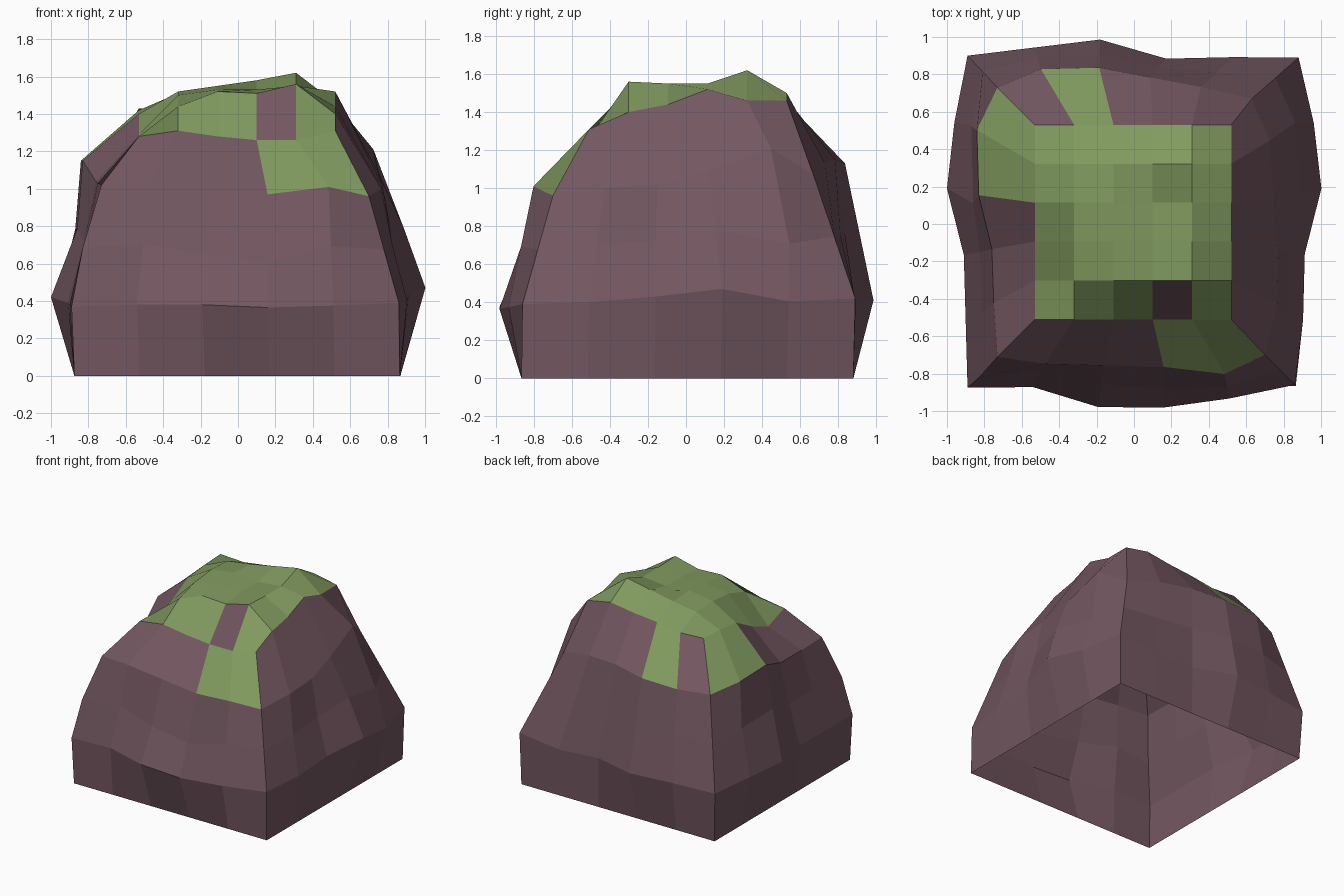
import bpy
import bmesh
from mathutils import Vector

N = 5  # faces along each side of the block

default_cube = bpy.data.objects.get("Cube")
if default_cube:
    bpy.data.objects.remove(default_cube, do_unlink=True)


def make_material(name, colour):
    material = bpy.data.materials.new(name)
    material.use_nodes = True
    material.diffuse_color = (*colour, 1)
    shader = material.node_tree.nodes["Principled BSDF"]
    shader.inputs["Base Color"].default_value = (*colour, 1)
    shader.inputs["Roughness"].default_value = 0.9
    return material


def make_ring(corners, bulges, heights):
    """Walk a four-sided outline anticlockwise from the front right corner,
    pushing the points between the corners outwards by the given bulges."""
    outward = [Vector((0, -1)), Vector((1, 0)), Vector((0, 1)), Vector((-1, 0))]
    ring = []
    for side in range(4):
        start = Vector(corners[side])
        end = Vector(corners[(side + 1) % 4])
        for step in range(N):
            point = start.lerp(end, step / N)
            if step:
                point += outward[side] * bulges[side][step - 1]
            ring.append(Vector((point.x, point.y, heights[side * N + step])))
    return ring


def nudge(ring, offsets):
    """Move single points of an outline to make it irregular."""
    for index, offset in offsets.items():
        ring[index] += Vector(offset)


# Outlines of the rock walls, from the ground up
flat = [[0] * (N - 1)] * 4
base = make_ring([(-.875, -.865), (.865, -.865), (.87, .88), (-.875, .88)],
                 flat, [0] * (4 * N))
belly = make_ring(
    [(-.89, -.875), (.86, -.86), (.88, .89), (-.89, .9)],
    [(0, .11, .115, .07), (.04, .045, .13, .085), (0, -.01, .09, .045), (.07, .11, .02, .01)],
    [.37, .38, .38, .365, .375, .39, .4, .43, .47, .405,
     .42, .38, .4, .41, .41, .4, .42, .42, .39, .38])
shoulder = make_ring(
    [(-.73, -.71), (.7, -.7), (.63, .67), (-.73, .73)],
    [(.04, .05, .06, .09), (.08, .1, .09, .08), (.05, .09, .13, .11), (.11, .1, .03, .02)],
    [1.02, 1.03, 1, .97, 1.01, .96, 1, 1.02, 1.09, 1.17,
     1.07, 1.13, 1.15, 1.13, 1.12, 1.1, 1.15, 1.15, 1.04, 1.03])
nudge(shoulder, {1: (-.03, 0, 0), 3: (.03, 0, 0), 4: (.07, -.01, 0),
                 9: (0, .05, .04), 14: (-.04, 0, 0), 16: (0, .06, 0)})
waist = [low.lerp(high, 0.5) for low, high in zip(belly, shoulder)]
nudge(waist, {0: (-.02, -.03, -.01), 1: (0, .015, 0), 2: (0, .01, -.04),
              3: (0, -.005, -.06), 6: (-.01, 0, 0), 7: (-.015, 0, 0), 8: (.015, 0, 0),
              9: (.02, .05, -.1), 16: (.03, 0, 0), 17: (.055, -.06, 0),
              18: (.01, 0, 0), 19: (.015, 0, 0)})

# Heights of the uneven top, one row at a time from front to back
top_heights = [
    (1.28, 1.31, 1.28, 1.26, 1.26, 1.31),
    (1.21, 1.44, 1.52, 1.51, 1.56, 1.4),
    (1.29, 1.5, 1.53, 1.53, 1.55, 1.44),
    (1.4, 1.52, 1.55, 1.53, 1.55, 1.52),
    (1.42, 1.51, 1.54, 1.58, 1.62, 1.46),
    (1.43, 1.42, 1.45, 1.47, 1.5, 1.46),
]

bm = bmesh.new()
grid = [[bm.verts.new((-.53 + .21 * col, -.51 + .208 * row, height))
         for col, height in enumerate(heights)]
        for row, heights in enumerate(top_heights)]

# Mossy top, with one bare cell at the front
for row in range(N):
    for col in range(N):
        face = bm.faces.new((grid[row][col], grid[row][col + 1],
                             grid[row + 1][col + 1], grid[row + 1][col]))
        face.material_index = 0 if (row, col) == (0, 3) else 1

# Rock walls, open underneath, with moss hanging over the rim in places
rim = ([grid[0][i] for i in range(N)]
       + [grid[i][N] for i in range(N)]
       + [grid[N][N - i] for i in range(N)]
       + [grid[N - i][0] for i in range(N)])
rings = [[bm.verts.new(p) for p in ring] for ring in (base, belly, waist, shoulder)]
rings.append(rim)
hanging_moss = {3, 4, 13, 15, 16}
for level, (lower, upper) in enumerate(zip(rings, rings[1:])):
    for i in range(4 * N):
        j = (i + 1) % (4 * N)
        face = bm.faces.new((lower[i], lower[j], upper[j], upper[i]))
        face.material_index = int(level == 3 and i in hanging_moss)

mesh = bpy.data.meshes.new("mossy_rock")
bm.to_mesh(mesh)
bm.free()
mesh.materials.append(make_material("brown_rock", (.172, .095, .119)))
mesh.materials.append(make_material("green_moss", (.218, .323, .114)))
rock = bpy.data.objects.new("mossy_rock", mesh)
bpy.context.collection.objects.link(rock)
